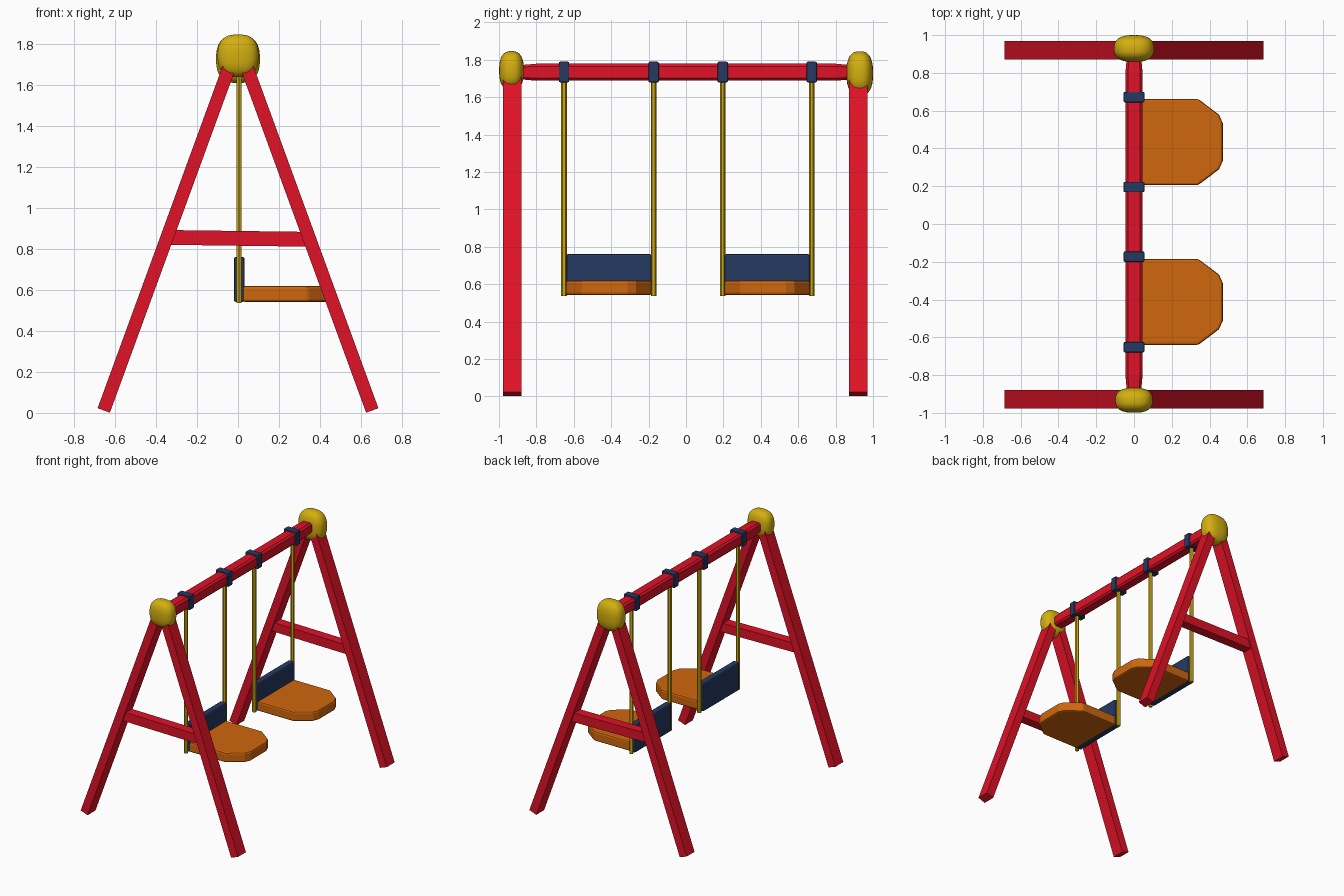
import bpy, bmesh, math
from mathutils import Vector, Matrix

if "Cube" in bpy.data.objects:
    bpy.data.objects.remove(bpy.data.objects["Cube"])


def material(name, rgb):
    m = bpy.data.materials.new(name)
    m.diffuse_color = (*rgb, 1)
    m.use_nodes = True
    m.node_tree.nodes["Principled BSDF"].inputs["Base Color"].default_value = m.diffuse_color
    return m


RED = material("red paint", (0.74, 0.006, 0.02))
YELLOW = material("yellow plastic", (0.66, 0.43, 0.005))
GOLD = material("gold rope", (0.62, 0.39, 0.006))
ORANGE = material("orange seat", (0.63, 0.135, 0.004))
NAVY = material("navy plastic", (0.019, 0.041, 0.12))


def finish(name, bm, mat, bevel=0, segments=2, smooth=False):
    bmesh.ops.recalc_face_normals(bm, faces=bm.faces[:])
    me = bpy.data.meshes.new(name)
    bm.to_mesh(me)
    bm.free()
    me.materials.append(mat)
    ob = bpy.data.objects.new(name, me)
    bpy.context.collection.objects.link(ob)
    if bevel:
        b = ob.modifiers.new("bevel", 'BEVEL')
        b.width, b.segments = bevel, segments
    if smooth:
        for p in me.polygons:
            p.use_smooth = True
    return ob


def box(name, centre, size, mat, bevel=0):
    bm = bmesh.new()
    bmesh.ops.create_cube(bm, size=1)
    bmesh.ops.scale(bm, vec=size, verts=bm.verts)
    bmesh.ops.translate(bm, vec=centre, verts=bm.verts)
    return finish(name, bm, mat, bevel)


def beam(name, p, q, width, depth, mat):
    """Square-cut beam from p to q in an x-z plane."""
    p, q = Vector(p), Vector(q)
    d = q - p
    bm = bmesh.new()
    bmesh.ops.create_cube(bm, size=1)
    bmesh.ops.scale(bm, vec=(width, depth, d.length), verts=bm.verts)
    rot = Matrix.Rotation(math.atan2(d.x, d.z), 4, 'Y')
    bmesh.ops.transform(bm, matrix=Matrix.Translation((p + q) / 2) @ rot, verts=bm.verts)
    return finish(name, bm, mat)


def cap(name, centre, radii, power=2.6):
    """Rounded knob: a sphere pushed towards a box."""
    bm = bmesh.new()
    bmesh.ops.create_uvsphere(bm, u_segments=32, v_segments=20, radius=1)
    for v in bm.verts:
        n = sum(abs(c) ** power for c in v.co) ** (1 / power)
        v.co = Vector(centre) + Vector([c / n * r for c, r in zip(v.co, radii)])
    return finish(name, bm, YELLOW, smooth=True)


# A-frames at both ends
for end, y in (("front", -0.929), ("back", 0.921)):
    for side, s in (("left", -1), ("right", 1)):
        beam(f"{end}_{side}_leg", (s * 0.655, y, 0.012), (s * 0.038, y, 1.70), 0.064, 0.098, RED)
    beam(f"{end}_cross_brace", (-0.34, y, 0.856), (0.34, y, 0.847), 0.072, 0.075, RED)
cap("front_cap", (0, -0.933, 1.742), (0.100, 0.066, 0.104))
cap("back_cap", (0, 0.929, 1.727), (0.107, 0.071, 0.118))

# Top bar with tapered ends
bm = bmesh.new()
rings = []
for y, r in ((-0.93, 0.034), (-0.80, 0.0455), (0.80, 0.0455), (0.93, 0.034)):
    c = r * 0.7
    prof = [(r, c), (c, r), (-c, r), (-r, c), (-r, -c), (-c, -r), (c, -r), (r, -c)]
    rings.append([bm.verts.new((x, y, 1.733 + z)) for x, z in prof])
for a, b in zip(rings, rings[1:]):
    for i in range(8):
        bm.faces.new((a[i], a[(i + 1) % 8], b[(i + 1) % 8], b[i]))
bm.faces.new(rings[0])
bm.faces.new(rings[-1])
finish("top_bar", bm, RED)


def rope(name, y):
    bm = bmesh.new()
    bmesh.ops.create_cone(bm, cap_ends=True, segments=6, radius1=0.015, radius2=0.015, depth=1.17)
    bmesh.ops.translate(bm, vec=(0.005, y, 0.536 + 0.585), verts=bm.verts)
    return finish(name, bm, GOLD)


# Swings: bands, ropes, backrest and seat
for label, yc, half in (("front", -0.4125, 0.2395), ("back", 0.434, 0.238)):
    for side, s in (("near", -1), ("far", 1)):
        y = yc + s * half
        box(f"{label}_{side}_band", (0, y, 1.734), (0.11, 0.055, 0.11), NAVY, 0.006)
        rope(f"{label}_{side}_rope", y)
    box(f"{label}_backrest", (0.006, yc, 0.651), (0.052, 0.456, 0.22), NAVY, 0.01)
    half_outline = [(0.02, 0.228), (0.34, 0.228), (0.45, 0.145), (0.47, 0.10)]
    outline = half_outline + [(x, -y) for x, y in reversed(half_outline)]
    bm = bmesh.new()
    f = bm.faces.new([bm.verts.new((x, yc + y, 0.542)) for x, y in outline])
    ext = bmesh.ops.extrude_face_region(bm, geom=[f])["geom"]
    bmesh.ops.translate(bm, vec=(0, 0, 0.077),
                        verts=[g for g in ext if isinstance(g, bmesh.types.BMVert)])
    finish(f"{label}_seat", bm, ORANGE, 0.012)
